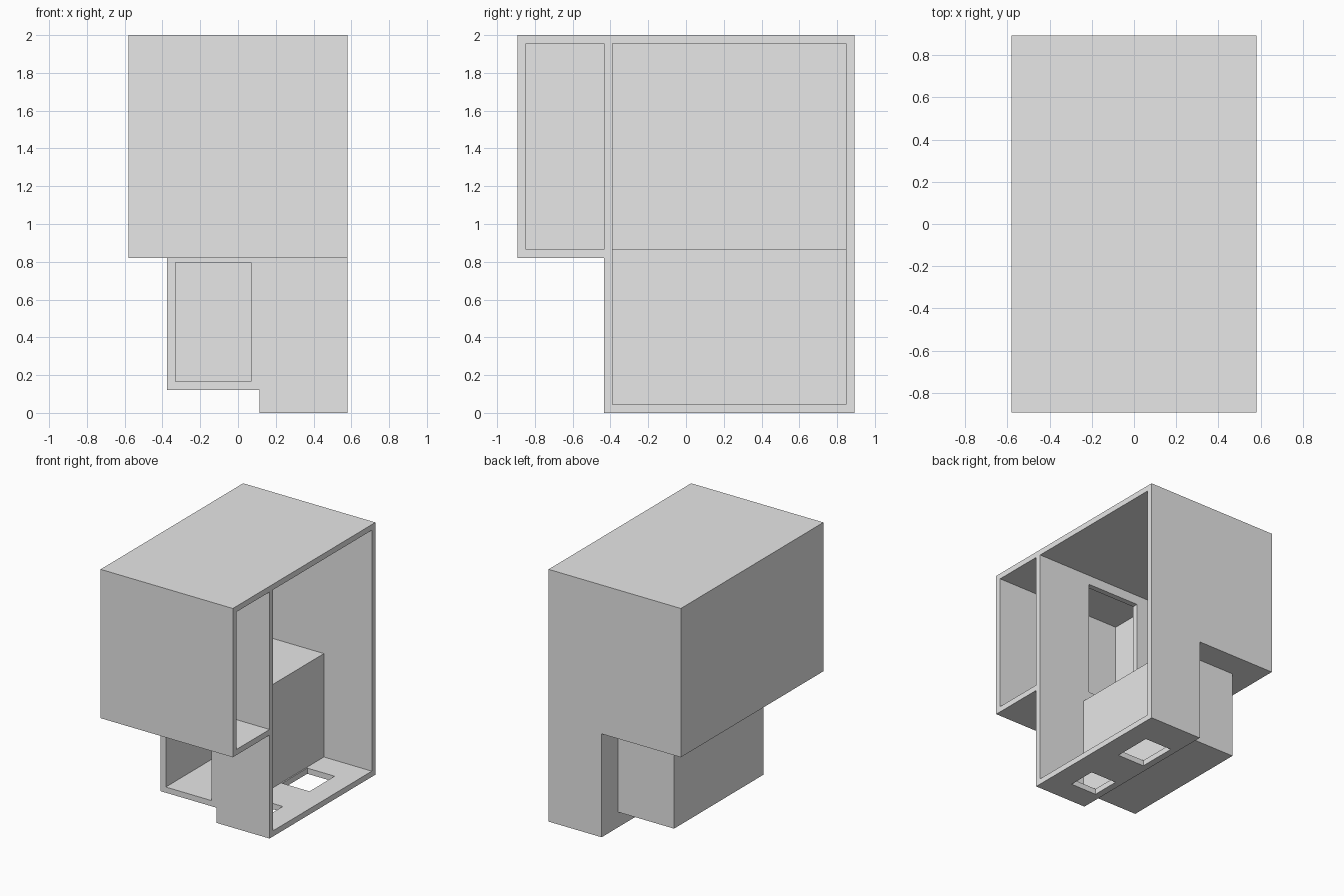
import bpy
import bmesh

cube = bpy.data.objects.get("Cube")
if cube:
    bpy.data.objects.remove(cube, do_unlink=True)

grey = bpy.data.materials.new("light_grey")
grey.use_nodes = True
grey.diffuse_color = (0.8, 0.8, 0.8, 1)
grey.node_tree.nodes["Principled BSDF"].inputs["Base Color"].default_value = (0.8, 0.8, 0.8, 1)

# Overall sizes
W, D, H = 0.58, 0.893, 2.0        # half width, half depth, height
T = 0.045                         # wall thickness
SPLIT_Y = -0.433                  # front of the main cabinet
SHELF_Z = 0.82                    # underside of the upper part
LEG_X = 0.115                     # side of the lower part
OPEN = 0.2                        # how far cutters pass an open side


def prism(name, profile, y0, y1):
    """Extrude an x-z outline from y0 to y1."""
    bm = bmesh.new()
    face = bm.faces.new([bm.verts.new((x, y0, z)) for x, z in profile])
    ext = bmesh.ops.extrude_face_region(bm, geom=[face])
    moved = [v for v in ext["geom"] if isinstance(v, bmesh.types.BMVert)]
    bmesh.ops.translate(bm, verts=moved, vec=(0, y1 - y0, 0))
    bmesh.ops.recalc_face_normals(bm, faces=bm.faces)
    mesh = bpy.data.meshes.new(name)
    bm.to_mesh(mesh)
    bm.free()
    mesh.materials.append(grey)
    obj = bpy.data.objects.new(name, mesh)
    bpy.context.scene.collection.objects.link(obj)
    return obj


def box(name, x0, x1, y0, y1, z0, z1):
    return prism(name, [(x0, z0), (x1, z0), (x1, z1), (x0, z1)], y0, y1)


def carve(obj, *cutters):
    """Subtract the cutters and remove them."""
    for cutter in cutters:
        mod = obj.modifiers.new("cut", "BOOLEAN")
        mod.operation = "DIFFERENCE"
        mod.solver = "EXACT"
        mod.object = cutter
    graph = bpy.context.evaluated_depsgraph_get()
    result = bpy.data.meshes.new_from_object(obj.evaluated_get(graph))
    obj.modifiers.clear()
    obj.data = result
    for cutter in cutters:
        bpy.data.objects.remove(cutter, do_unlink=True)


def stepped(left, right, shelf, leg, floor, top):
    """Outline with a wide upper part over a narrow lower part."""
    return [(left, shelf), (leg, shelf), (leg, floor),
            (right, floor), (right, top), (left, top)]


# Main cabinet: stepped shell open on one side, with a doorway and floor holes
cabinet = prism("main_cabinet", stepped(-W, W, SHELF_Z, LEG_X, 0, H), SPLIT_Y, D)
carve(
    cabinet,
    prism("cabinet_cavity",
          stepped(-W + T, W + OPEN, SHELF_Z + T, LEG_X + T, T, H - T),
          SPLIT_Y + T, D - T),
    box("doorway", -0.355, 0.11, SPLIT_Y - T, SPLIT_Y + 2 * T, 0.96, 1.88),
    box("rear_floor_hole", 0.17, 0.41, 0.31, 0.625, -T, 2 * T),
    box("front_floor_hole", 0.17, 0.40, -0.24, -0.01, -T, 2 * T),
)

# Front compartment: its back is the cabinet's front wall
front = box("front_compartment", -W, W, -D, SPLIT_Y, SHELF_Z, H)
carve(front, box("front_cavity", -W + T, W + OPEN, -D + T, SPLIT_Y + OPEN,
                 SHELF_Z + T, H - T))

# Lower compartment: open towards the front, beneath the shelf
lower = box("lower_compartment", -0.375, LEG_X, SPLIT_Y, 0.685, 0.12, SHELF_Z)
carve(lower, box("lower_cavity", -0.375 + T, LEG_X - T, SPLIT_Y - OPEN, 0.685 - T,
                 0.12 + T, 0.795))
